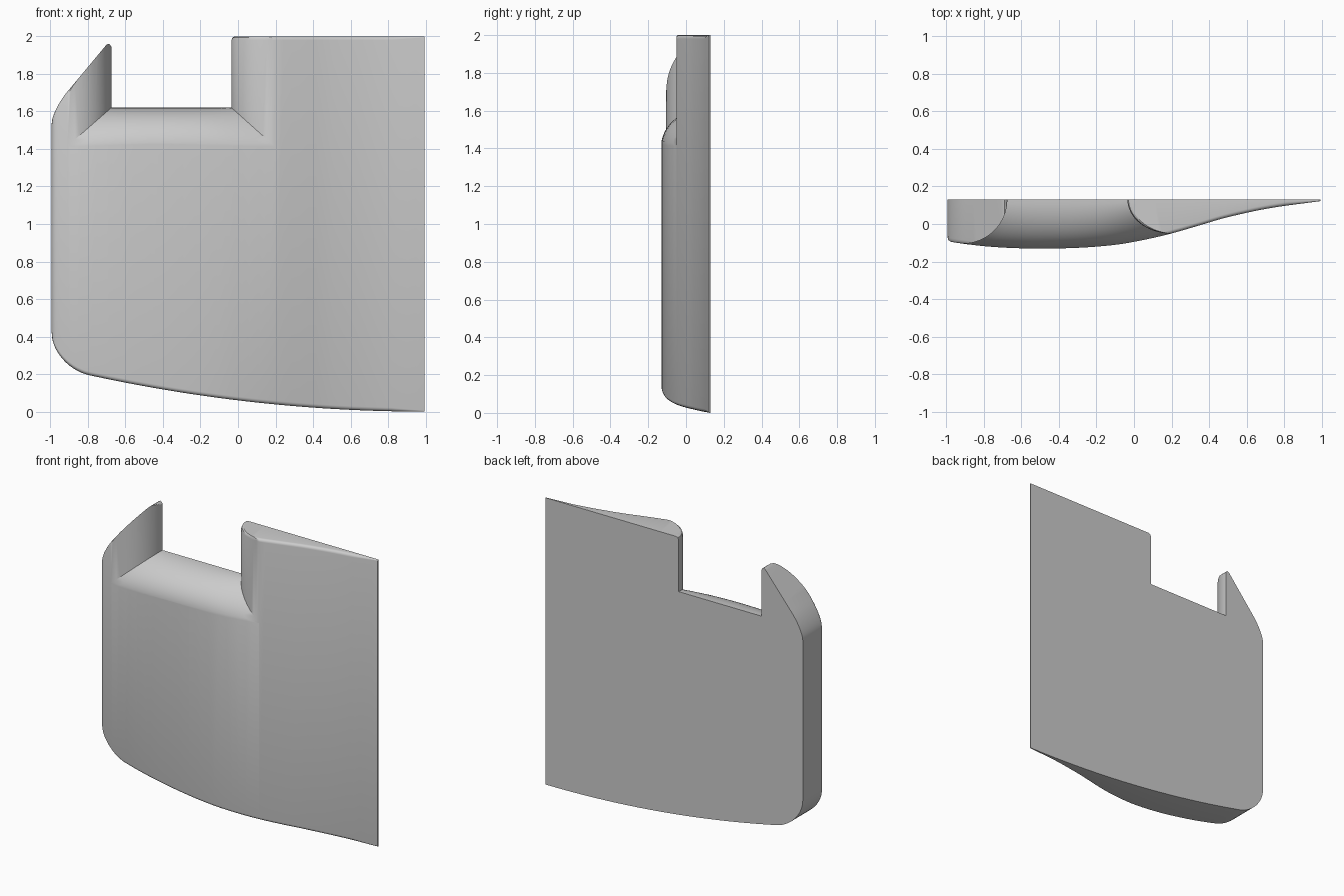
import bpy, bmesh, math

if "Cube" in bpy.data.objects:
    bpy.data.objects.remove(bpy.data.objects["Cube"])

BACK = 0.131           # flat back plane (y)
LEFT, RIGHT = -0.993, 0.993

# Front face depth along x, and tip of the slanted horn
FRONT = [(-0.993, -0.075), (-0.987, -0.088), (-0.965, -0.097), (-0.8, -0.118),
         (-0.65, -0.128), (-0.5, -0.131), (-0.3, -0.127), (-0.1, -0.111),
         (0.05, -0.085), (0.19, -0.053), (0.35, -0.007), (0.49, 0.034),
         (0.716, 0.083), (0.993, 0.122)]
TIP = [(-0.71, 1.945), (-0.70, 1.956), (-0.69, 1.961), (-0.682, 1.956),
       (-0.675, 1.944), (-0.65, 1.944), (-0.6, 2.0), (1.0, 2.0)]


def linear(pts, x):
    for (x0, y0), (x1, y1) in zip(pts, pts[1:]):
        if x <= x1:
            return y0 + (y1 - y0) * (x - x0) / (x1 - x0)
    return pts[-1][1]


def front(x):
    """Smooth (Hermite) interpolation of the front profile."""
    p = FRONT
    i = 0
    while i < len(p) - 2 and x > p[i + 1][0]:
        i += 1

    def slope(k):
        a, b = p[max(k - 1, 0)], p[min(k + 1, len(p) - 1)]
        return (b[1] - a[1]) / (b[0] - a[0])
    h = p[i + 1][0] - p[i][0]
    t = min(max((x - p[i][0]) / h, 0), 1)
    return ((2*t**3 - 3*t*t + 1) * p[i][1] + (t**3 - 2*t*t + t) * h * slope(i)
            + (3*t*t - 2*t**3) * p[i + 1][1] + (t**3 - t*t) * h * slope(i + 1))


def round_off(x, start, width):
    u = min(max((start - x) / width, 0), 1)
    return 1 - math.sqrt(1 - u * u)


def bottom(x):
    return 0.195 * ((RIGHT - x) / 1.79) ** 2 + 0.18 * round_off(x, -0.79, 0.203)


def top(x):
    if x > -0.71:
        return linear(TIP, x)
    return 1.945 + 1.2 * (x + 0.71) - 0.07 * round_off(x, -0.91, 0.083)


def loft(name, rings):
    """Skin closed rings of equal length and cap both ends."""
    bm = bmesh.new()
    vs = [[bm.verts.new(c) for c in r] for r in rings]
    n = len(vs[0])
    for a, b in zip(vs, vs[1:]):
        for i in range(n):
            j = (i + 1) % n
            bm.faces.new((a[i], a[j], b[j], b[i]))
    bm.faces.new(vs[0])
    bm.faces.new(vs[-1])
    bmesh.ops.recalc_face_normals(bm, faces=bm.faces)
    mesh = bpy.data.meshes.new(name)
    bm.to_mesh(mesh)
    bm.free()
    ob = bpy.data.objects.new(name, mesh)
    bpy.context.collection.objects.link(ob)
    return ob


# Curved plate: yz sections with rounded front rims, lofted along x
xs = [LEFT + 0.203 * (1 - math.cos(math.pi / 2 * k / 14)) for k in range(15)]
xs += [-0.75] + [p[0] for p in TIP[:-1]]
xs += [-0.6 + (RIGHT + 0.6) * k / 36 for k in range(1, 37)]
sections = []
for x in xs:
    y, lo, hi = front(x), bottom(x), top(x)
    r = min(0.02, (BACK - y) * 0.6)
    arc = [(r * (1 - math.sin(a)), r * (1 - math.cos(a)))
           for a in (math.pi / 8 * k for k in range(5))]
    ring = [(x, BACK, lo)]
    ring += [(x, y + dy, lo + dz) for dy, dz in arc]
    ring += [(x, y + dy, hi - dz) for dy, dz in reversed(arc)]
    ring += [(x, BACK, hi)]
    sections.append(ring)
plate = loft("curved_plate", sections)


# Notch cutter: mitred opening that flares in a quarter round to the front
def notch_ring(t, d, flat_y=None):
    xl, xr, zb = -0.675 - 0.24 * d, -0.035 + 0.235 * d, 1.62 - 0.21 * d

    def y_at(u):
        if flat_y is not None:
            return flat_y
        return BACK - t * 1.004 * (BACK - front(-0.915 + 1.115 * u))
    ring = [(xl, y_at(0), 2.2)]
    ring += [(xl + (xr - xl) * k / 16, y_at(k / 16), zb) for k in range(17)]
    ring += [(xr + e, y_at(1), z) for e, z in
             ((0, 1.98), (0.006, 1.994), (0.02, 2.001), (0.02, 2.2))]
    return ring


rings = [notch_ring(0, 0, BACK + 0.1)]
for k in range(17):
    a = math.pi / 2 * k / 16
    rings.append(notch_ring(math.sin(a), 1 - math.cos(a)))
rings.append(notch_ring(1, 1, -0.3))
cutter = loft("notch_cutter", rings)
cutter.hide_render = True

# Cut the notch and smooth the curved faces
mod = plate.modifiers.new("notch", 'BOOLEAN')
mod.operation = 'DIFFERENCE'
mod.solver = 'EXACT'
mod.object = cutter
bpy.context.view_layer.objects.active = plate
plate.select_set(True)
cutter.select_set(False)
bpy.ops.object.modifier_apply(modifier=mod.name)
bpy.data.objects.remove(cutter)
bpy.ops.object.shade_smooth_by_angle(angle=math.radians(30))
